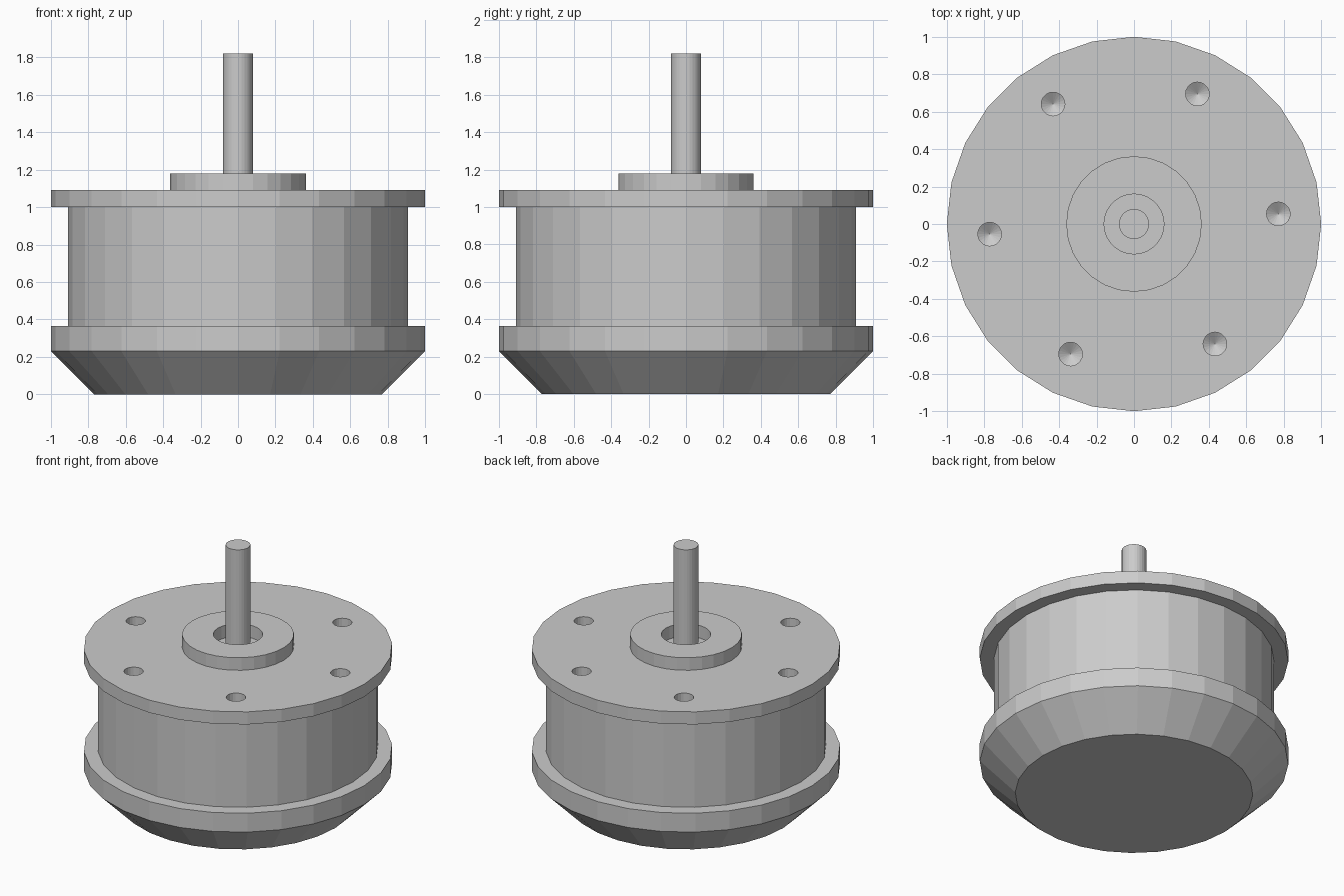
import bpy
import bmesh
from math import cos, sin, pi, radians

if "Cube" in bpy.data.objects:
    bpy.data.objects.remove(bpy.data.objects["Cube"])


def lathe(bm, profile, sides, cx=0.0, cy=0.0):
    """Revolve (radius, z) points around a vertical axis; radius 0 makes a tip."""
    rings = []
    for r, z in profile:
        if r == 0:
            rings.append([bm.verts.new((cx, cy, z))] * sides)
        else:
            rings.append([bm.verts.new((cx + r * cos(2 * pi * i / sides),
                                        cy + r * sin(2 * pi * i / sides), z))
                          for i in range(sides)])
    for a, b in zip(rings, rings[1:]):
        for i in range(sides):
            j = (i + 1) % sides
            corners = list(dict.fromkeys((a[i], a[j], b[j], b[i])))
            bm.faces.new(corners)


def finish(bm, name):
    bmesh.ops.recalc_face_normals(bm, faces=bm.faces[:])
    mesh = bpy.data.meshes.new(name)
    bm.to_mesh(mesh)
    bm.free()
    obj = bpy.data.objects.new(name, mesh)
    bpy.context.collection.objects.link(obj)
    return obj


# Motor housing: chamfered base, drum, mounting flange, recessed boss
bm = bmesh.new()
lathe(bm, [(0, 0), (0.77, 0), (1.0, 0.23), (1.0, 0.365), (0.908, 0.365),
           (0.908, 1.0), (1.0, 1.0), (1.0, 1.09), (0.362, 1.09),
           (0.362, 1.18), (0.16, 1.18), (0.16, 1.09), (0, 1.09)], 28)
housing = finish(bm, "motor_housing")

# Six drilled mounting holes with conical ends
bm = bmesh.new()
for k in range(6):
    a = radians(4 + 60 * k)
    lathe(bm, [(0, 0.87), (0.063, 0.91), (0.063, 1.15), (0, 1.15)], 20,
          0.773 * cos(a), 0.773 * sin(a))
cutter = finish(bm, "mounting_hole_cutter")
cutter.hide_render = True

mod = housing.modifiers.new("mounting_holes", 'BOOLEAN')
mod.operation = 'DIFFERENCE'
mod.solver = 'EXACT'
mod.object = cutter
bpy.context.view_layer.objects.active = housing
bpy.ops.object.modifier_apply(modifier=mod.name)
bpy.data.objects.remove(cutter)

# Output shaft
bm = bmesh.new()
lathe(bm, [(0, 1.085), (0.08, 1.085), (0.08, 1.82), (0, 1.82)], 28)
finish(bm, "output_shaft")
